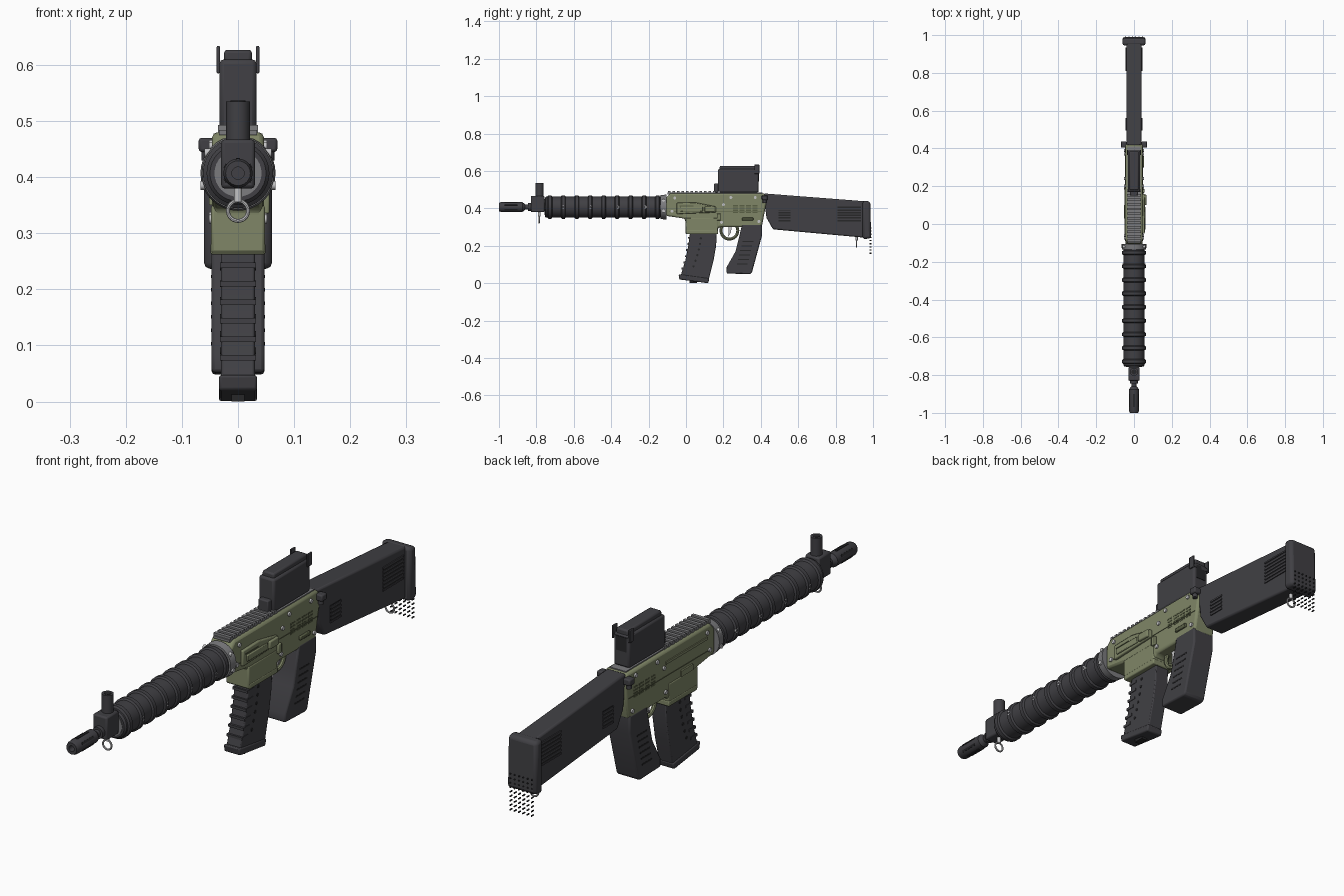
import bpy, bmesh, math
from mathutils import Matrix, Vector

cube = bpy.data.objects.get("Cube")
if cube:
    bpy.data.objects.remove(cube, do_unlink=True)


def material(name, r, g, b):
    m = bpy.data.materials.new(name)
    m.use_nodes = True
    m.diffuse_color = (r, g, b, 1)
    m.node_tree.nodes["Principled BSDF"].inputs["Base Color"].default_value = (r, g, b, 1)
    return m


DARK = material("charcoal", .052, .051, .058)
BLACK = material("near_black", .02, .02, .022)
GREEN = material("olive_green", .215, .24, .135)
SHADE = material("deep_olive", .1, .115, .06)
GREY = material("mid_grey", .2, .2, .21)
SILVER = material("silver", .55, .55, .56)

parts = []
AXES = {"x": Matrix.Rotation(math.pi / 2, 3, "Y"),
        "y": Matrix.Rotation(math.pi / 2, 3, "X"),
        "z": Matrix.Identity(3)}


def finish(name, bm, mat, bevel=0, segments=2):
    bmesh.ops.recalc_face_normals(bm, faces=bm.faces)
    mesh = bpy.data.meshes.new(name)
    bm.to_mesh(mesh)
    bm.free()
    mesh.materials.append(mat)
    ob = bpy.data.objects.new(name, mesh)
    bpy.context.collection.objects.link(ob)
    if bevel:
        mod = ob.modifiers.new("bevel", "BEVEL")
        mod.width, mod.segments, mod.limit_method = bevel, segments, "ANGLE"
    parts.append(ob)
    return ob


def add_box(bm, lo, hi):
    mid = [(a + b) / 2 for a, b in zip(lo, hi)]
    size = [b - a for a, b in zip(lo, hi)]
    bmesh.ops.create_cube(bm, size=1, matrix=Matrix.Translation(mid) @ Matrix.Diagonal((*size, 1)))


def box(name, lo, hi, mat, bevel=0):
    bm = bmesh.new()
    add_box(bm, lo, hi)
    return finish(name, bm, mat, bevel)


def boxes(name, ranges, mat):
    bm = bmesh.new()
    for lo, hi in ranges:
        add_box(bm, lo, hi)
    return finish(name, bm, mat)


def side_prism(name, outline, x0, x1, mat, bevel=0):
    """Extrude a (y, z) outline between two x positions."""
    bm = bmesh.new()
    face = bm.faces.new([bm.verts.new((x0, y, z)) for y, z in outline])
    new = bmesh.ops.extrude_face_region(bm, geom=[face])["geom"]
    bmesh.ops.translate(bm, vec=(x1 - x0, 0, 0),
                        verts=[v for v in new if isinstance(v, bmesh.types.BMVert)])
    return finish(name, bm, mat, bevel)


def add_cylinder(bm, centre, radius, length, axis, sides):
    bmesh.ops.create_cone(bm, cap_ends=True, segments=sides, radius1=radius, radius2=radius,
                          depth=length, matrix=Matrix.Translation(centre) @ AXES[axis].to_4x4())


def cylinders(name, centres, radius, length, axis, mat, sides=12):
    bm = bmesh.new()
    for c in centres:
        add_cylinder(bm, c, radius, length, axis, sides)
    return finish(name, bm, mat)


def lathe(name, profile, z, mat, sides=32):
    """Spin a (y, radius) profile around the bore line."""
    bm = bmesh.new()
    verts = [bm.verts.new((r, y, z)) for y, r in profile]
    edges = [bm.edges.new(p) for p in zip(verts, verts[1:])]
    bmesh.ops.spin(bm, geom=verts + edges, cent=(0, 0, z), axis=(0, 1, 0),
                   angle=math.tau, steps=sides, use_duplicate=False)
    bmesh.ops.remove_doubles(bm, verts=bm.verts, dist=1e-5)
    return finish(name, bm, mat)


def torus(name, centre, major, minor, axis, mat):
    bpy.ops.mesh.primitive_torus_add(location=centre, major_radius=major, minor_radius=minor,
                                     major_segments=24, minor_segments=8,
                                     rotation=AXES[axis].to_euler())
    ob = bpy.context.object
    ob.name = name
    ob.data.materials.append(mat)
    parts.append(ob)


BORE = .407

# Barrel and muzzle
lathe("barrel", [(-.9, 0), (-.9, .014), (-.7, .014), (-.7, 0)], BORE, DARK, 20)
lathe("muzzle", [(-.9, .011), (-1, .011), (-1, .022), (-.99, .026), (-.875, .026),
                 (-.86, .015), (-.86, 0)], BORE, DARK, 24)
bm = bmesh.new()
for i in range(6):
    a = math.tau * i / 6
    add_box(bm, (-.004, -.97, -.0275), (.004, -.9, -.02))
    bmesh.ops.rotate(bm, verts=bm.verts[-8:], matrix=Matrix.Rotation(a, 3, "Y"))
bmesh.ops.translate(bm, verts=bm.verts, vec=(0, 0, BORE))
finish("muzzle_slots", bm, BLACK)

# Front sight
box("sight_block", (-.03, -.83, .38), (.03, -.757, .467), DARK, .006)
lathe("gas_plug", [(-.845, 0), (-.845, .022), (-.75, .022)], BORE, DARK, 20)
cylinders("sight_post", [(0, -.783, .495)], .021, .08, "z", DARK, 20)
cylinders("sight_post_hole", [(0, -.783, .535)], .013, .003, "z", BLACK, 16)

# Ribbed handguard
profile = [(-.755, 0), (-.755, .05), (-.748, .056)]
for i in range(9):
    y = -.728 + i * .072
    profile += [(y - .013, .056), (y - .008, .0625), (y + .008, .0625), (y + .013, .056)]
profile += [(-.115, .056), (-.115, 0)]
lathe("handguard", profile, BORE, DARK)
cylinders("handguard_screws", [(s * .056, -.656 + i * .146, BORE) for i in range(4) for s in (-1, 1)],
          .008, .012, "x", SILVER)
lathe("front_cap", [(-.756, .014), (-.757, .042), (-.75, .042)], BORE, GREY)
lathe("collar", [(-.135, .05), (-.135, .064), (-.105, .067), (-.105, 0)], BORE, GREY)
collar_points = [(.063 * math.cos(math.radians(a)), -.12, BORE + .063 * math.sin(math.radians(a)))
                 for a in (-20, 35, 145, 200)]
cylinders("collar_screws", collar_points, .008, .016, "x", SILVER)

# Receiver
body = [(-.108, .36), (-.108, .455), (-.085, .48), (.42, .48), (.43, .43), (.405, .3),
        (.18, .3), (.165, .285), (0, .285), (-.005, .345)]
side_prism("receiver", body, -.046, .046, GREEN, .009)
box("magazine_well", (-.048, -.004, .265), (.048, .17, .35), GREEN, .005)
box("magazine_well_lip", (-.049, .0, .262), (.049, .172, .283), GREEN, .004)
box("upper_seam", (-.0475, -.09, .382), (.0475, .41, .385), SHADE)

# Ejection port side
side_prism("port_frame", [(-.05, .37), (-.05, .43), (.05, .432), (.16, .41), (.16, .378)],
           .044, .057, GREEN, .004)
box("port_cover", (.05, -.03, .383), (.062, .09, .408), GREEN, .003)
box("port_gap", (.05, -.035, .411), (.0585, .04, .415), SHADE)
box("port_deflector", (.044, .1, .38), (.066, .155, .41), GREEN, .004)
box("bolt_release", (.044, .165, .335), (.056, .185, .372), GREEN, .003)
box("selector", (.044, .3, .335), (.054, .36, .35), SHADE, .003)

# Vents, pins and screws on both sides
boxes("receiver_vents", [((-.047, .25 + k * .035, .375 + i * .012), (.047, .277 + k * .035, .381 + i * .012))
                         for i in range(4) for k in range(4)], SHADE)
pins = [(-.075, .385), (-.06, .455), (.24, .458), (.37, .458), (.19, .325), (.39, .33), (.2, .42)]
cylinders("receiver_screws", [(s * .047, y, z) for y, z in pins for s in (-1, 1)],
          .008, .01, "x", SILVER)
boxes("left_rib", [((-.05, -.06, .43), (-.04, .19, .44)), ((-.052, .03, .35), (-.04, .1, .372))], GREEN)

# Top rail
box("rail", (-.034, -.1, .475), (.034, .41, .484), GREY)
boxes("rail_teeth", [((-.036, -.095 + i * .024, .48), (.036, -.082 + i * .024, .493))
                     for i in range(12)], GREY)

# Sight housing
box("optic_body", (-.033, .17, .485), (.033, .388, .61), DARK, .008)
box("optic_lid", (-.025, .18, .6), (.025, .385, .627), DARK, .006)
box("optic_front_step", (-.021, .15, .485), (.021, .2, .533), DARK, .004)
for s in (-1, 1):
    box("optic_ear", (s * .035 - .003, .365, .585), (s * .035 + .003, .392, .634), DARK, .002)
box("optic_rear_lens", (-.022, .385, .545), (.022, .39, .6), BLACK)
box("optic_rear_sight", (-.035, .37, .588), (.035, .39, .6), DARK)

# Stock
stock = [(.415, .48), (.97, .437), (.97, .242), (.465, .288), (.43, .35)]
side_prism("stock", stock, -.04, .04, DARK, .007)
side_prism("butt_plate", [(.945, .441), (.985, .437), (.99, .24), (.945, .235)], -.061, .061, DARK, .012)
for name, y0, y1, z0, z1 in (("front", .495, .56, .325, .39), ("rear", .81, .935, .325, .41)):
    box(name + "_stock_vent", (-.0415, y0, z0), (.0415, y1, z1), BLACK)
    boxes(name + "_stock_slats", [((-.044, y0, z0 + i * .014), (.044, y1, z0 + .006 + i * .014))
                                  for i in range(int((z1 - z0) / .014) + 1)], DARK)
cylinders("butt_studs", [(-.045 + i * .018, .987, .16 + k * .017) for i in range(6) for k in range(9)],
          .003, .012, "y", BLACK, 6)

# Stock latches
for s in (-1, 1):
    box("stock_latch", (s * .055 - .015, .405, .445), (s * .055 + .015, .437, .47), DARK, .005)
    cylinders("latch_knob", [(s * .055, .42, .44)], .01, .02, "z", DARK)

# Magazine
mag_front = [(.022, .275), (.012, .2), (-.004, .12), (-.03, .035)]
mag_rear = [(.12, .012), (.147, .12), (.161, .2), (.165, .275)]
side_prism("magazine", mag_front + mag_rear, -.03, .03, DARK, .004)
side_prism("magazine_base", [(-.04, .048), (.125, .025), (.118, 0), (-.035, .02)], -.034, .034, DARK, .005)
box("magazine_catch", (-.012, .02, -.0), (.012, .06, .02), BLACK)
for i in range(6):
    z = .075 + i * .033
    y = .016 - .045 * ((.25 - z) / .21) ** 1.4 if z < .25 else .016
    box("magazine_rib", (-.032, y - .004, z - .002), (.032, y + .035, z + .008), DARK)
cylinders("magazine_pins", [(s * .03, .08 - .06 * ((.25 - z) / .21) ** 1.5, z)
                            for z in (.09, .12, .15, .18, .21, .24) for s in (-1, 1)],
          .006, .004, "x", BLACK)

# Grip with side grooves
grip = [(.3, .315), (.405, .315), (.405, .25), (.352, .055), (.342, .048), (.217, .052),
        (.217, .085), (.265, .17), (.28, .23)]
side_prism("grip", grip, -.047, .047, DARK, .01)
boxes("grip_grooves", [((-.048, .272 + i * .006, .1 + i * .024), (.048, .33 + i * .006, .106 + i * .024))
                       for i in range(6)], BLACK)

# Trigger and guard
torus("trigger_guard", (0, .232, .281), .045, .008, "x", GREEN)
side_prism("trigger", [(.225, .31), (.245, .31), (.24, .27), (.225, .248), (.228, .275)],
           -.006, .006, SILVER)

# Sling rings
for y, z, top in ((-.785, .34, .385), (.912, .212, .25)):
    torus("sling_ring", (0, y, z), .018, .0035, "y", SILVER)
    cylinders("sling_mount", [(0, y, (z + .016 + top) / 2)], .007, top - z - .016, "z", SILVER)

# Smooth round parts, keep hard edges
bpy.ops.object.select_all(action="DESELECT")
for ob in parts:
    ob.select_set(True)
bpy.context.view_layer.objects.active = parts[0]
bpy.ops.object.shade_smooth_by_angle(angle=math.radians(32))
